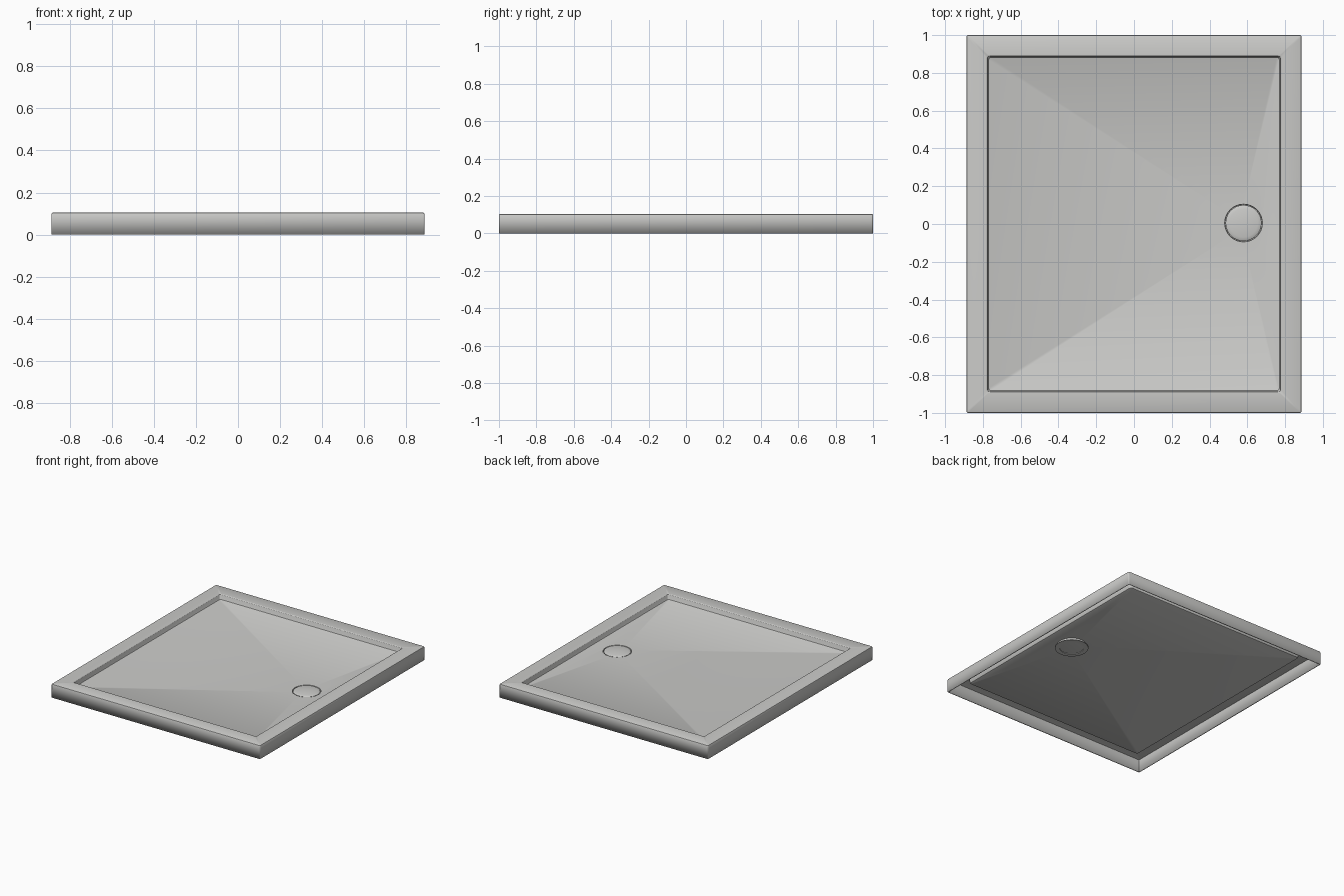
import bpy, bmesh
from math import cos, sin, pi

cube = bpy.data.objects.get("Cube")
if cube:
    bpy.data.objects.remove(cube, do_unlink=True)

HALF_X, HALF_Y, TOP = 0.887, 1.0, 0.105
DRAIN_X, DRAIN_Y = 0.58, 0.005
SIDES = 32

acrylic = bpy.data.materials.new("light_grey_acrylic")
acrylic.use_nodes = True
colour = (0.6, 0.6, 0.585, 1)
acrylic.diffuse_color = colour
acrylic.node_tree.nodes["Principled BSDF"].inputs["Base Color"].default_value = colour


def finish(name, bm):
    """Turn a bmesh into a smooth object with sharp edges kept."""
    bmesh.ops.recalc_face_normals(bm, faces=bm.faces)
    mesh = bpy.data.meshes.new(name)
    bm.to_mesh(mesh)
    bm.free()
    mesh.materials.append(acrylic)
    obj = bpy.data.objects.new(name, mesh)
    bpy.context.collection.objects.link(obj)
    bpy.ops.object.select_all(action='DESELECT')
    obj.select_set(True)
    bpy.context.view_layer.objects.active = obj
    bpy.ops.object.shade_smooth_by_angle(angle=0.5)
    return obj


def rounded_ring(bm, inset, z, radius):
    """Rectangle with rounded corners, anticlockwise."""
    ring = []
    for corner, (sx, sy) in enumerate([(1, 1), (-1, 1), (-1, -1), (1, -1)]):
        for step in range(4):
            a = (corner + step / 3) * pi / 2
            ring.append(bm.verts.new((
                sx * (HALF_X - inset - radius) + radius * cos(a),
                sy * (HALF_Y - inset - radius) + radius * sin(a), z)))
    return ring


def circle_ring(bm, radius, z):
    return [bm.verts.new((DRAIN_X + radius * cos(2 * pi * i / SIDES),
                          DRAIN_Y + radius * sin(2 * pi * i / SIDES), z))
            for i in range(SIDES)]


def skin(bm, rings):
    for a, b in zip(rings, rings[1:]):
        for i in range(len(a)):
            j = (i + 1) % len(a)
            bm.faces.new((a[i], a[j], b[j], b[i]))


def ring_edges(bm, ring):
    return [bm.edges.get((v, ring[(i + 1) % len(ring)])) for i, v in enumerate(ring)]


# Tray shell: skirt, rounded rim, basin wall and floor falling to the drain
bm = bmesh.new()
section = [(0, 0, 0.008), (0, TOP - 0.008, 0.008), (0.002, TOP - 0.003, 0.008),
           (0.008, TOP, 0.008), (0.107, TOP, 0.012), (0.111, TOP - 0.003, 0.012),
           (0.113, TOP - 0.008, 0.012), (0.116, 0.071, 0.012),
           (0.118, 0.067, 0.012), (0.122, 0.065, 0.012)]
rings = [rounded_ring(bm, *s) for s in section]
skin(bm, rings)
drain = [circle_ring(bm, r, z) for r, z in [(0.1, 0.057), (0.098, 0.04), (0.085, 0.04)]]
skin(bm, drain)
bm.faces.new(drain[-1])
bmesh.ops.bridge_loops(bm, edges=ring_edges(bm, rings[-1]) + ring_edges(bm, drain[0]))
tray = finish("shower_tray", bm)
shell = tray.modifiers.new("shell", 'SOLIDIFY')
shell.thickness = 0.008
shell.offset = -1

# Domed drain cover sitting in the recess
bm = bmesh.new()
cover = [circle_ring(bm, r, z) for r, z in
         [(0.09, 0.041), (0.095, 0.056), (0.092, 0.058), (0.075, 0.061),
          (0.05, 0.064), (0.02, 0.066)]]
skin(bm, cover)
bm.faces.new(cover[-1])
bm.faces.new(cover[0][::-1])
finish("drain_cover", bm)

# Waste collar under the floor
bm = bmesh.new()
collar = [circle_ring(bm, r, z) for r, z in
          [(0.085, 0.033), (0.085, 0.028), (0.118, 0.028), (0.118, 0.033)]]
skin(bm, collar + collar[:1])
finish("waste_collar", bm)
